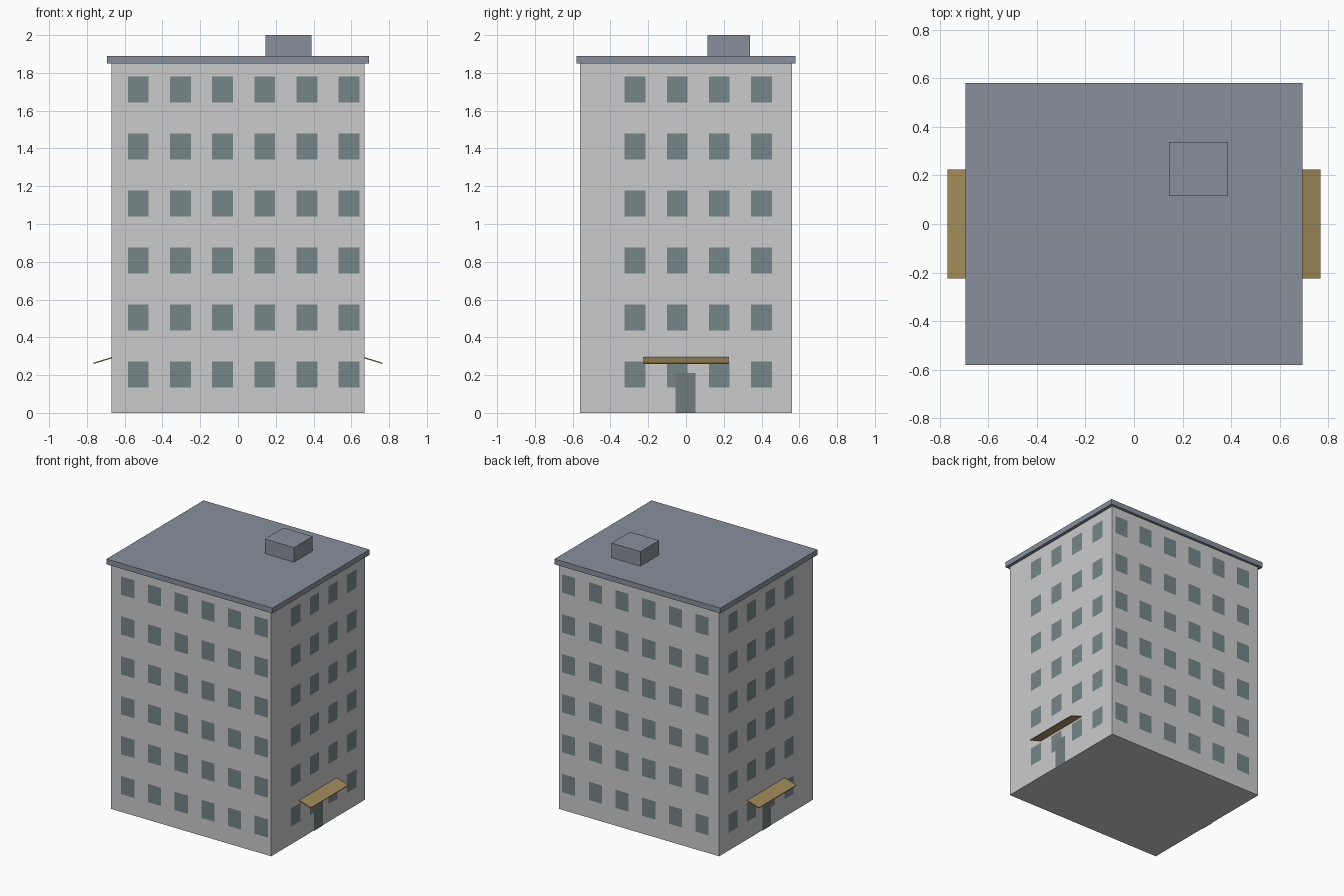
import bpy, bmesh
from mathutils import Vector

if "Cube" in bpy.data.objects:
    bpy.data.objects.remove(bpy.data.objects["Cube"])


def material(name, color):
    m = bpy.data.materials.new(name)
    m.diffuse_color = (*color, 1)
    m.use_nodes = True
    m.node_tree.nodes["Principled BSDF"].inputs["Base Color"].default_value = m.diffuse_color
    return m


slate = material("slate", (0.25, 0.28, 0.33))
glass = material("glass", (0.18, 0.24, 0.25))
door_mat = material("door_paint", (0.16, 0.20, 0.20))
tan = material("tan_canvas", (0.36, 0.26, 0.10))


def finish(name, bm, mat=None, mirror=None):
    me = bpy.data.meshes.new(name)
    bm.to_mesh(me)
    bm.free()
    ob = bpy.data.objects.new(name, me)
    bpy.context.collection.objects.link(ob)
    if mat:
        me.materials.append(mat)
    if mirror is not None:
        mod = ob.modifiers.new("Mirror", 'MIRROR')
        mod.use_axis = [i == mirror for i in range(3)]
        mod.use_mirror_merge = False
    return ob


def box(name, lo, hi, mat=None):
    bm = bmesh.new()
    lo, hi = Vector(lo), Vector(hi)
    bmesh.ops.create_cube(bm, size=1)
    for v in bm.verts:
        v.co = (lo + hi) / 2 + v.co * (hi - lo)
    return finish(name, bm, mat)


def panel(bm, place, u, z, w, h):
    # upright rectangle on a wall; place maps (u, z) to a point
    corners = [(-1, -1), (1, -1), (1, 1), (-1, 1)]
    bm.faces.new([bm.verts.new(place(u + a * w / 2, z + b * h / 2)) for a, b in corners])


HX, HY, EPS = 0.67, 0.56, 0.002

# Main block, roof slab and rooftop hut
box("walls", (-HX, -HY, 0), (HX, HY, 1.85))
box("roof_slab", (-0.694, -0.58, 1.85), (0.694, 0.58, 1.89), slate)
box("rooftop_hut", (0.145, 0.115, 1.89), (0.388, 0.338, 2.0), slate)


def front(u, z):
    return (u, -HY - EPS, z)


def side(u, z):
    return (HX + EPS, u, z)


# Window grids, mirrored to the opposite walls
for name, place, start, count, axis in (("front_back_windows", front, -0.528, 6, 1),
                                        ("side_windows", side, -0.27, 4, 0)):
    bm = bmesh.new()
    for row in range(6):
        for col in range(count):
            panel(bm, place, start + col * 0.2232, 0.204 + row * 0.3017, 0.11, 0.138)
    finish(name, bm, glass, axis)

# Side doors, just in front of the windows
bm = bmesh.new()
panel(bm, lambda u, z: (HX + 2 * EPS, u, z), -0.002, 0.106, 0.106, 0.212)
finish("side_doors", bm, door_mat, 0)

# Sloping awnings: thin profile extruded along y
bm = bmesh.new()
profile = [(HX, 0.288), (0.765, 0.259), (0.767, 0.265), (HX, 0.295)]
face = bm.faces.new([bm.verts.new((x, -0.224, z)) for x, z in profile])
ext = bmesh.ops.extrude_face_region(bm, geom=[face])
for v in ext["geom"]:
    if isinstance(v, bmesh.types.BMVert):
        v.co.y = 0.224
bmesh.ops.recalc_face_normals(bm, faces=bm.faces)
finish("awnings", bm, tan, 0)
